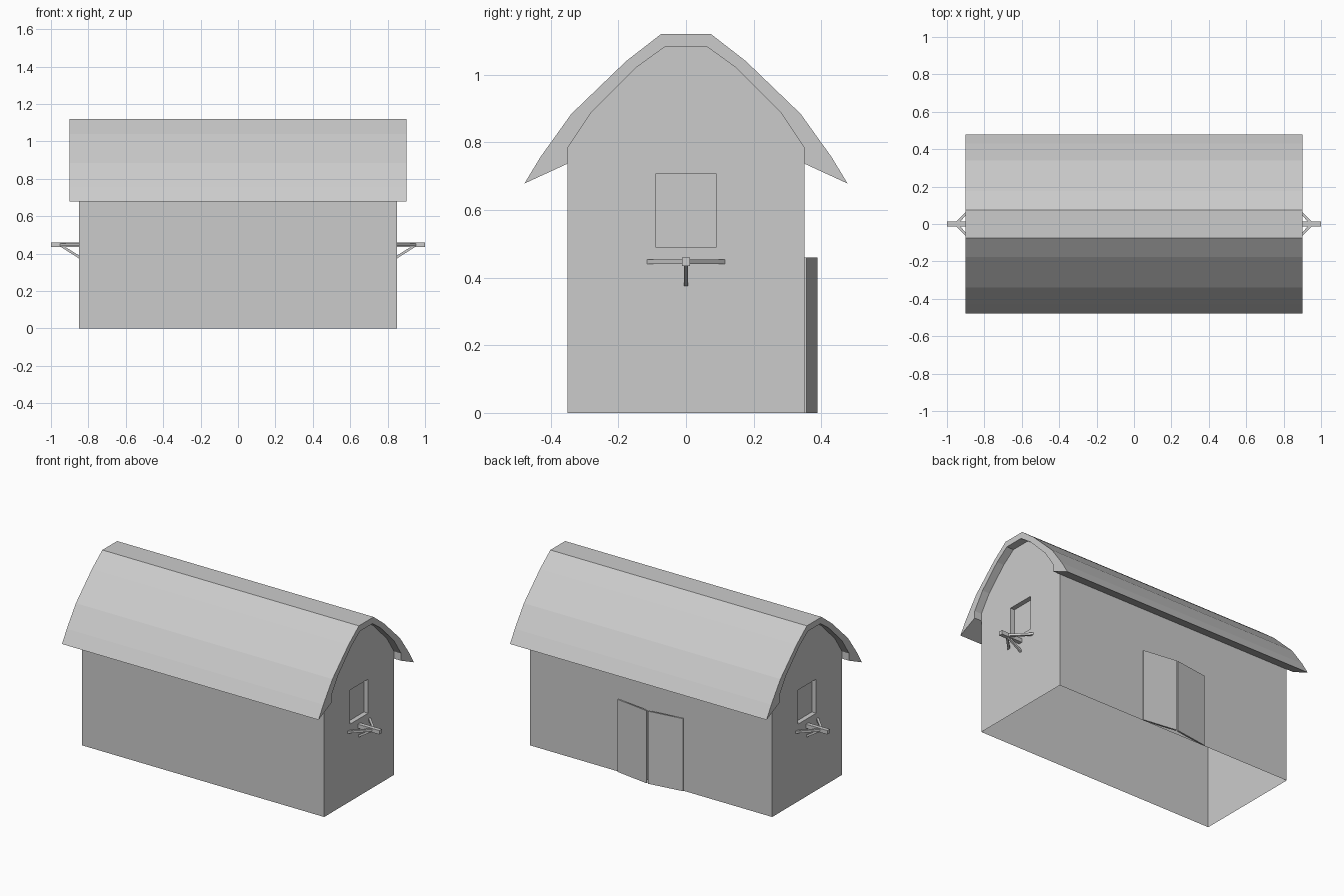
import bpy, bmesh
from mathutils import Vector, Matrix

if "Cube" in bpy.data.objects:
    bpy.data.objects.remove(bpy.data.objects["Cube"])


def make_object(name, bm):
    bmesh.ops.recalc_face_normals(bm, faces=bm.faces)
    mesh = bpy.data.meshes.new(name)
    bm.to_mesh(mesh)
    bm.free()
    ob = bpy.data.objects.new(name, mesh)
    bpy.context.collection.objects.link(ob)
    return ob


def prism(name, points, direction):
    """Closed solid: planar outline swept along a direction."""
    bm = bmesh.new()
    face = bm.faces.new([bm.verts.new(p) for p in points])
    ext = bmesh.ops.extrude_face_region(bm, geom=[face], use_keep_orig=True)
    moved = [g for g in ext["geom"] if isinstance(g, bmesh.types.BMVert)]
    bmesh.ops.translate(bm, verts=moved, vec=direction)
    return make_object(name, bm)


def strut(name, a, b, size):
    """Square bar between two points."""
    a, b = Vector(a), Vector(b)
    d = b - a
    rot = d.to_track_quat('Z', 'Y').to_matrix().to_4x4()
    mat = Matrix.Translation((a + b) / 2) @ rot @ Matrix.Diagonal((size, size, d.length, 1))
    bm = bmesh.new()
    bmesh.ops.create_cube(bm, size=1, matrix=mat)
    return make_object(name, bm)


def mirrored(half):
    """Mirror a right-hand half profile, running left to right over the top."""
    return [(-y, z) for y, z in half] + [(y, z) for y, z in reversed(half)]


WALL_X, WALL_Y, ROOF_X = 0.85, 0.35, 0.90
gable_half = [(0.35, 0.783), (0.28, 0.888), (0.15, 1.019), (0.063, 1.082)]
roof_half = [(0.478, 0.678), (0.43, 0.757), (0.339, 0.884), (0.177, 1.04), (0.074, 1.12)]

# Roof: thick arched shell with flared eaves
inner = mirrored([(0.35, 0.737)] + gable_half)
outline = mirrored(roof_half) + inner[::-1]
prism("roof", [(-ROOF_X, y, z) for y, z in outline], (2 * ROOF_X, 0, 0))

# Long walls, single sheets with an open underside
bm = bmesh.new()
for s in (-1, 1):
    bm.faces.new([bm.verts.new((x, s * WALL_Y, z)) for x, z in
                  ((-WALL_X, 0), (WALL_X, 0), (WALL_X, 0.783), (-WALL_X, 0.783))])
bmesh.ops.recalc_face_normals(bm, faces=bm.faces)
for f in bm.faces:
    if f.normal.y * f.calc_center_median().y < 0:
        f.normal_flip()
mesh = bpy.data.meshes.new("long_walls")
bm.to_mesh(mesh)
bm.free()
bpy.context.collection.objects.link(bpy.data.objects.new("long_walls", mesh))

for s, side in ((-1, "left"), (1, "right")):
    # Gable wall with a recessed square window
    bm = bmesh.new()
    pts = [(-0.35, 0)] + mirrored(gable_half) + [(0.35, 0)]
    bm.faces.new([bm.verts.new((s * WALL_X, y, z)) for y, z in pts[::-s]])
    for co, no in (((0, -0.09, 0), (0, 1, 0)), ((0, 0.09, 0), (0, 1, 0)),
                   ((0, 0, 0.49), (0, 0, 1)), ((0, 0, 0.706), (0, 0, 1))):
        bmesh.ops.bisect_plane(bm, geom=bm.verts[:] + bm.edges[:] + bm.faces[:],
                               plane_co=co, plane_no=no)
    pane = min(bm.faces, key=lambda f: (f.calc_center_median()
                                        - Vector((s * WALL_X, 0, 0.598))).length)
    ext = bmesh.ops.extrude_face_region(bm, geom=[pane])
    moved = [g for g in ext["geom"] if isinstance(g, bmesh.types.BMVert)]
    bmesh.ops.translate(bm, verts=moved, vec=(-s * 0.03, 0, 0))
    if pane.is_valid:
        bmesh.ops.delete(bm, geom=[pane], context='FACES_ONLY')
    make_object(side + "_gable_wall", bm)

    # Perch beam with two side braces and a lower brace
    strut(side + "_perch_beam", (s * 0.85, 0, 0.447), (s, 0, 0.447), 0.025)
    for t, part in ((-1, "front"), (1, "back")):
        strut(f"{side}_perch_{part}_brace", (s * 0.845, t * 0.11, 0.447),
              (s * 0.95, t * 0.003, 0.447), 0.014)
    strut(side + "_perch_lower_brace", (s * 0.845, 0, 0.379), (s * 0.945, 0, 0.442), 0.013)

    # Back double door, leaves slightly ajar
    plan = [(0.228, 0.350), (0.004, 0.378), (0.005, 0.389), (0.229, 0.357)]
    prism(side + "_door", [(s * x, y, 0) for x, y in plan], (0, 0, 0.46))
